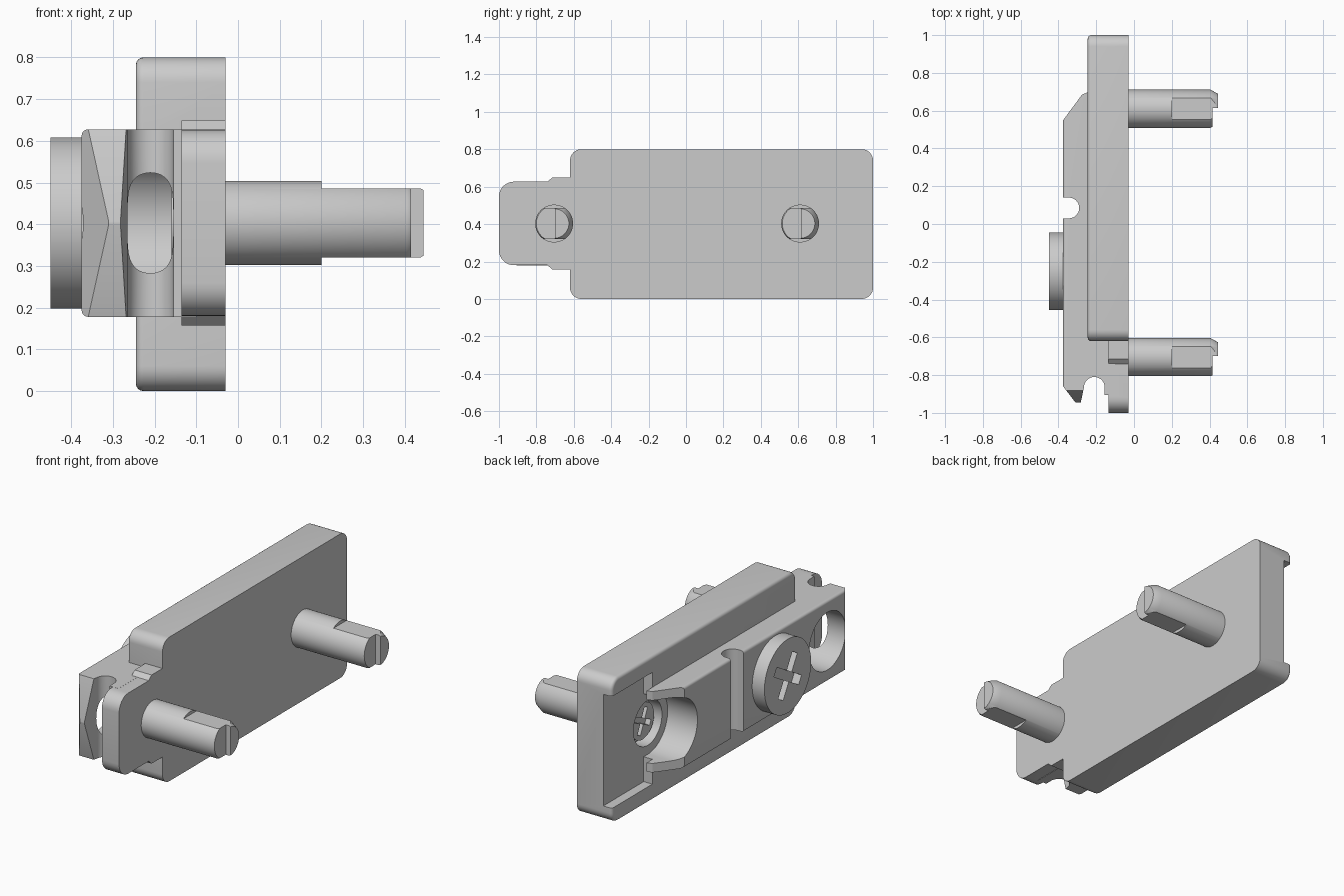
import bpy, bmesh, math
from mathutils import Matrix, Vector

if "Cube" in bpy.data.objects:
    bpy.data.objects.remove(bpy.data.objects["Cube"])

ZC = 0.403              # centre height of the slider, pins and screw
PIN_Y = (0.61, -0.705)


def rounded(corners, seg=8):
    """Outline from (a, b, radius) corners, each replaced by an arc."""
    out, n = [], len(corners)
    for i, (a, b, r) in enumerate(corners):
        p = Vector((a, b))
        if r == 0:
            out.append(p)
            continue
        u = (Vector(corners[i - 1][:2]) - p).normalized()
        v = (Vector(corners[(i + 1) % n][:2]) - p).normalized()
        half = u.angle(v) / 2
        c = p + (u + v).normalized() * r / math.sin(half)
        s = p + u * r / math.tan(half) - c
        e = p + v * r / math.tan(half) - c
        turn = s.angle_signed(e)
        for k in range(seg + 1):
            out.append(c + Matrix.Rotation(-turn * k / seg, 2) @ s)
    return out


def prism(name, pts, lo, hi, axis='x', bevel=0, bevel_test=None):
    bm = bmesh.new()

    def at(p, t):
        return (t, p[0], p[1]) if axis == 'x' else (p[0], p[1], t)
    f = bm.faces.new([bm.verts.new(at(p, lo)) for p in pts])
    ext = bmesh.ops.extrude_face_region(bm, geom=[f])
    d = Vector((hi - lo, 0, 0) if axis == 'x' else (0, 0, hi - lo))
    bmesh.ops.translate(bm, vec=d, verts=[g for g in ext['geom'] if isinstance(g, bmesh.types.BMVert)])
    bmesh.ops.recalc_face_normals(bm, faces=bm.faces)
    if bevel:
        edges = [e for e in bm.edges if bevel_test(*[v.co for v in e.verts])]
        bmesh.ops.bevel(bm, geom=edges, offset=bevel, segments=4, profile=0.5, affect='EDGES')
    me = bpy.data.meshes.new(name)
    bm.to_mesh(me)
    bm.free()
    ob = bpy.data.objects.new(name, me)
    bpy.context.collection.objects.link(ob)
    return ob


def box(x0, x1, y0, y1, z0, z1):
    return prism('cutter', [(y0, z0), (y1, z0), (y1, z1), (y0, z1)], x0, x1)


def circle(a, b, r, n=64):
    return [(a + r * math.cos(2 * math.pi * i / n), b + r * math.sin(2 * math.pi * i / n)) for i in range(n)]


def combine(ob, other, op='DIFFERENCE'):
    other.hide_render = True
    m = ob.modifiers.new('bool', 'BOOLEAN')
    m.operation, m.solver, m.object = op, 'EXACT', other
    bpy.context.view_layer.objects.active = ob
    bpy.ops.object.modifier_apply(modifier=m.name)
    bpy.data.objects.remove(other, do_unlink=True)


def cut_cross(ob, y, x0, x1, length, width, angle):
    for k in range(2):
        R = Matrix.Rotation(angle + k * math.pi / 2, 2)
        pts = [R @ Vector((a * length / 2, b * width / 2)) + Vector((y, ZC))
               for a, b in ((-1, -1), (1, -1), (1, 1), (-1, 1))]
        combine(ob, prism('cutter', pts, x0, x1))


def smooth(ob):
    bpy.ops.object.select_all(action='DESELECT')
    ob.select_set(True)
    bpy.context.view_layer.objects.active = ob
    bpy.ops.object.shade_smooth_by_angle(angle=math.radians(30))


# base plate with soft outer rim
housing = prism('housing', rounded([(-0.62, 0, .06), (1, 0, .06), (1, .8, .06), (-0.62, .8, .06)]),
                -0.245, -0.03, bevel=0.018,
                bevel_test=lambda a, b: a.x < -0.24 and b.x < -0.24)
# open channel at the rear end
combine(housing, box(-0.3, -0.192, 0.645, 1.1, 0.09, 0.71))

# thin tongue with stepped shoulders
tongue = prism('tongue', rounded([(-1, .18, .08), (-.74, .18, 0), (-.715, .157, 0), (-.5, .157, 0),
                                  (-.5, .649, 0), (-.715, .649, 0), (-.74, .627, 0), (-1, .627, .08)]),
               -0.135, -0.03)
combine(housing, tongue, 'UNION')

# raised centre block
block = prism('block', [(-.375, .55), (-.275, .685), (-.25, .695), (-.2451, .695), (-.2451, .645), (-.1, .645),
                        (-.1, -.905), (-.155, -.905), (-.155, -.945), (-.31, -.945), (-.375, -.86)],
              0.178, 0.6275, axis='z', bevel=0.015,
              bevel_test=lambda a, b: a.x < -.37 and b.x < -.37 and abs(a.z - b.z) < .01)
combine(housing, block, 'UNION')

# hook groove beside the tongue, and cross slot in the block
combine(housing, prism('cutter', [(-.155, -1.1), (-.155, -.865)]
                       + [(-.21 + .055 * math.cos(math.pi * i / 20), -.865 + .055 * math.sin(math.pi * i / 20))
                          for i in range(1, 20)]
                       + [(-.265, -.865), (-.285, -.96), (-.285, -1.1)], 0.1, 0.7, axis='z'))
combine(housing, prism('cutter', [(-.5, .03), (-.345, .03)]
                       + [(-.345 + .055 * math.sin(math.pi * i / 20), .085 - .055 * math.cos(math.pi * i / 20))
                          for i in range(1, 20)]
                       + [(-.345, .14), (-.5, .14)], 0.1, 0.7, axis='z'))

# lip tapers to a blunt point at mid height
for s in (-1, 1):
    combine(housing, prism('cutter', [(-.946, ZC), (-.875, ZC + s * .245), (-1.1, ZC + s * .245), (-1.1, ZC)],
                           -.5, -.25))

# access openings over both pins
R = 0.175
fork = [(PIN_Y[0] + R * math.cos(t), ZC + R * math.sin(t))
        for t in [math.pi / 2 + math.pi * i / 32 for i in range(33)]]
combine(housing, prism('cutter', fork + [(.8, ZC - R), (.8, ZC + R)], -.5, -.192))
combine(housing, prism('cutter', circle(PIN_Y[1], ZC, .16), -.5, -.14))
for y in PIN_Y:
    combine(housing, prism('cutter', circle(y, ZC, .125), -.3, -.12))
smooth(housing)

# locking pins: flats, chamfered half-stepped tip, cross drive at the back
for y, name in zip(PIN_Y, ('rear_pin', 'front_pin')):
    pin = prism(name, circle(y, ZC, .101), -.16, .445)
    bm = bmesh.new()
    bm.from_mesh(pin.data)
    for v in bm.verts:
        if v.co.x > .4:
            v.co.x = .405
    cap = [f for f in bm.faces if f.normal.x > .9]
    ext = bmesh.ops.extrude_face_region(bm, geom=cap)
    bmesh.ops.delete(bm, geom=cap, context='FACES_ONLY')
    for v in [g for g in ext['geom'] if isinstance(g, bmesh.types.BMVert)]:
        v.co = (.445, y + (v.co.y - y) * .78, ZC + (v.co.z - ZC) * .78)
    bmesh.ops.recalc_face_normals(bm, faces=bm.faces)
    bm.to_mesh(pin.data)
    bm.free()
    for s in (-1, 1):
        z0, z1 = sorted((ZC + s * .083, ZC + s * .2))
        combine(pin, box(.2, .5, y - .2, y + .2, z0, z1))
    combine(pin, box(.415, .5, y - .2, y + .005, ZC - .2, ZC + .2))
    cut_cross(pin, y, -.3, -.13, .15, .03, math.radians(25))
    smooth(pin)

# large screw head
screw = prism('clamp_screw', circle(-.25, ZC, .205, 80), -.45, -.36)
cut_cross(screw, -.25, -.5, -.405, .25, .05, math.radians(30))
smooth(screw)
